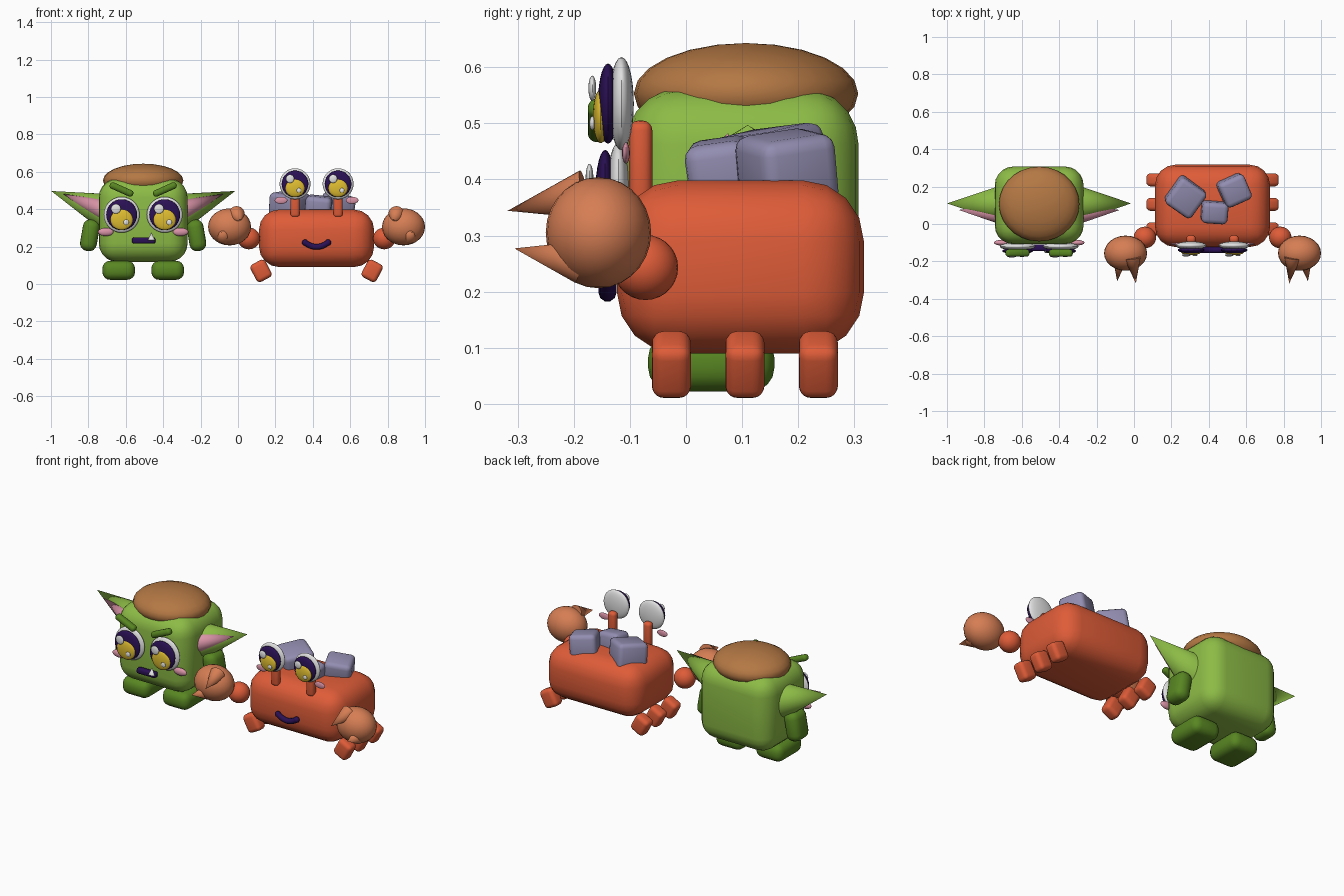
import bpy, bmesh, math
from mathutils import Vector, Matrix, Euler

if "Cube" in bpy.data.objects:
    bpy.data.objects.remove(bpy.data.objects["Cube"])


def srgb(*c):
    return tuple(((v / 255 + 0.055) / 1.055) ** 2.4 for v in c) + (1,)


def material(name, *c):
    m = bpy.data.materials.new(name)
    m.diffuse_color = srgb(*c)
    m.use_nodes = True
    m.node_tree.nodes["Principled BSDF"].inputs["Base Color"].default_value = m.diffuse_color
    return m


GREEN = material("leaf green", 141, 188, 70)
MOSS = material("dark moss green", 88, 134, 34)
RED = material("shell red", 222, 92, 56)
SALMON = material("claw salmon", 214, 126, 84)
BROWN = material("cap brown", 180, 120, 68)
STONE = material("stone lilac", 146, 141, 176)
INDIGO = material("deep indigo", 42, 16, 84)
YELLOW = material("iris yellow", 222, 188, 48)
WHITE = material("eye white", 226, 226, 226)
PINK = material("blush pink", 218, 148, 168)


def finish(bm, name, mat, matrix):
    bm.transform(matrix)
    bmesh.ops.recalc_face_normals(bm, faces=bm.faces)
    me = bpy.data.meshes.new(name)
    bm.to_mesh(me)
    bm.free()
    ob = bpy.data.objects.new(name, me)
    bpy.context.collection.objects.link(ob)
    me.materials.append(mat)
    bpy.ops.object.select_all(action='DESELECT')
    ob.select_set(True)
    bpy.context.view_layer.objects.active = ob
    bpy.ops.object.shade_smooth_by_angle(angle=math.radians(40))
    return ob


def placed(loc, rot):
    r = Euler([math.radians(a) for a in rot])
    return Matrix.Translation(loc) @ r.to_matrix().to_4x4()


def box(name, mat, loc, size, bevel, rot=(0, 0, 0), segs=4):
    bm = bmesh.new()
    bmesh.ops.create_cube(bm, size=1)
    bmesh.ops.scale(bm, vec=size, verts=bm.verts)
    bmesh.ops.bevel(bm, geom=bm.edges[:], offset=bevel, segments=segs,
                    profile=0.5, affect='EDGES')
    return finish(bm, name, mat, placed(loc, rot))


def ball(name, mat, loc, radii, rot=(0, 0, 0), segs=24, rings=14):
    bm = bmesh.new()
    bmesh.ops.create_uvsphere(bm, u_segments=segs, v_segments=rings, radius=1)
    bmesh.ops.scale(bm, vec=radii, verts=bm.verts)
    return finish(bm, name, mat, placed(loc, rot))


def spike(name, mat, base, tip, radius, flat=1.0):
    base, tip = Vector(base), Vector(tip)
    d = tip - base
    bm = bmesh.new()
    bmesh.ops.create_cone(bm, cap_ends=True, segments=24, radius1=radius,
                          radius2=0, depth=d.length)
    turn = d.to_track_quat('Z', 'Y').to_matrix().to_4x4()
    m = Matrix.Translation((base + tip) / 2) @ turn
    ob = finish(bm, name, mat, m)
    if flat != 1.0:  # squash front to back about the axis
        for v in ob.data.vertices:
            v.co.y = base.y + (v.co.y - base.y) * flat
    return ob


def eye(name, x, y, z, r):
    """Layered disc eye: white, pupil ring, iris and two glints."""
    ball(name + "_white", WHITE, (x, y, z), (r, .022, r))
    ball(name + "_pupil", INDIGO, (x, y - .024, z), (r * .86, .018, r * .86))
    ball(name + "_iris", YELLOW, (x, y - .037, z - r * .27),
         (r * .62, .014, r * .58))
    ball(name + "_glint_large", WHITE, (x - r * .32, y - .052, z + r * .33),
         (r * .27, .007, r * .27))
    ball(name + "_glint_small", WHITE, (x + r * .25, y - .052, z - r * .42),
         (r * .15, .005, r * .15))


# ---------- goblin ----------
GX = -.507
box("goblin_body", GREEN, (GX, .1, .34), (.475, .415, .445), .1, segs=5)
ball("goblin_cap", BROWN, (GX, .107, .553), (.215, .2, .09), segs=28, rings=12)

for s, side in ((-1, "left"), (1, "right")):
    # ears with pink inner cones
    spike(f"goblin_ear_{side}", GREEN, (GX + s * .2, .11, .388),
          (GX + s * .492, .11, .497), .098)
    spike(f"goblin_inner_ear_{side}", PINK, (GX + s * .2, .055, .392),
          (GX + s * .43, .075, .482), .058)
    # limbs
    box(f"goblin_arm_{side}", MOSS, (GX + s * .285, .1, .26), (.09, .13, .17),
        .04, (0, -s * 10, 0))
    box(f"goblin_foot_{side}", MOSS, (GX + s * .131, .045, .073),
        (.175, .225, .102), .042)
    # face
    eye(f"goblin_eye_{side}", GX + s * .115, -.12, .37, .096)
    box(f"goblin_brow_{side}", MOSS, (GX + s * .116, -.155, .505),
        (.135, .04, .036), .016, (0, -s * 24, 0))
    ball(f"goblin_cheek_{side}", PINK, (GX + s * .2, -.1, .278),
         (.042, .015, .022))
box("goblin_mouth", INDIGO, (GX + .003, -.128, .232), (.125, .035, .034), .012)
spike("goblin_tooth", WHITE, (GX + .044, -.145, .233),
      (GX + .044, -.14, .278), .019, .6)

# ---------- crab ----------
CX = .42
box("crab_body", RED, (CX, .097, .244), (.615, .44, .308), .108, segs=4)

for s, side in ((-1, "left"), (1, "right")):
    for i in range(3):
        box(f"crab_leg_{side}_{i + 1}", RED,
            (CX + s * .297, -.026 + i * .131, .07), (.09, .07, .105), .022,
            (0, s * 28, 0))
    ball(f"crab_arm_{side}", RED, (CX + s * .362, -.072, .243),
         (.06, .058, .058))
    # claw with two pincer spikes
    ball(f"crab_claw_{side}", SALMON, (CX + s * .465, -.156, .305),
         (.115, .094, .099))
    spike(f"crab_pincer_upper_{side}", SALMON, (CX + s * .428, -.18, .373),
          (CX + s * .41, -.318, .344), .044)
    spike(f"crab_pincer_lower_{side}", SALMON, (CX + s * .495, -.19, .253),
          (CX + s * .51, -.306, .277), .038)
    # stalk eyes and cheeks
    box(f"crab_eye_stalk_{side}", RED, (CX + s * .115, -.081, .43),
        (.05, .042, .15), .018)
    eye(f"crab_eye_{side}", CX + s * .115, -.115, .535, .083)
    ball(f"crab_cheek_{side}", PINK, (CX + s * .19, -.107, .447),
         (.034, .007, .019))

# stones resting on the shell
box("stone_left", STONE, (.275, .145, .415), (.17, .17, .145), .025, (6, 8, -35), 3)
box("stone_right", STONE, (.535, .18, .415), (.15, .145, .13), .025, (8, 6, 24), 3)
box("stone_front", STONE, (.43, .063, .41), (.14, .115, .12), .025, (8, 6, -4), 3)

# smiling mouth swept along an arc
cu = bpy.data.curves.new("crab_mouth", 'CURVE')
cu.dimensions = '3D'
cu.bevel_depth = .016
cu.bevel_resolution = 3
cu.use_fill_caps = True
sp = cu.splines.new('POLY')
N = 9
sp.points.add(N - 1)
for i in range(N):
    t = i / (N - 1) * 2 - 1
    sp.points[i].co = (CX + t * .06, -.14, .198 + .022 * t * t, 1)
mouth = bpy.data.objects.new("crab_mouth", cu)
bpy.context.collection.objects.link(mouth)
cu.materials.append(INDIGO)
for s, side in ((-1, "left"), (1, "right")):
    ball(f"crab_mouth_corner_{side}", INDIGO, (CX + s * .061, -.14, .221),
         (.017, .016, .017), segs=12, rings=8)
